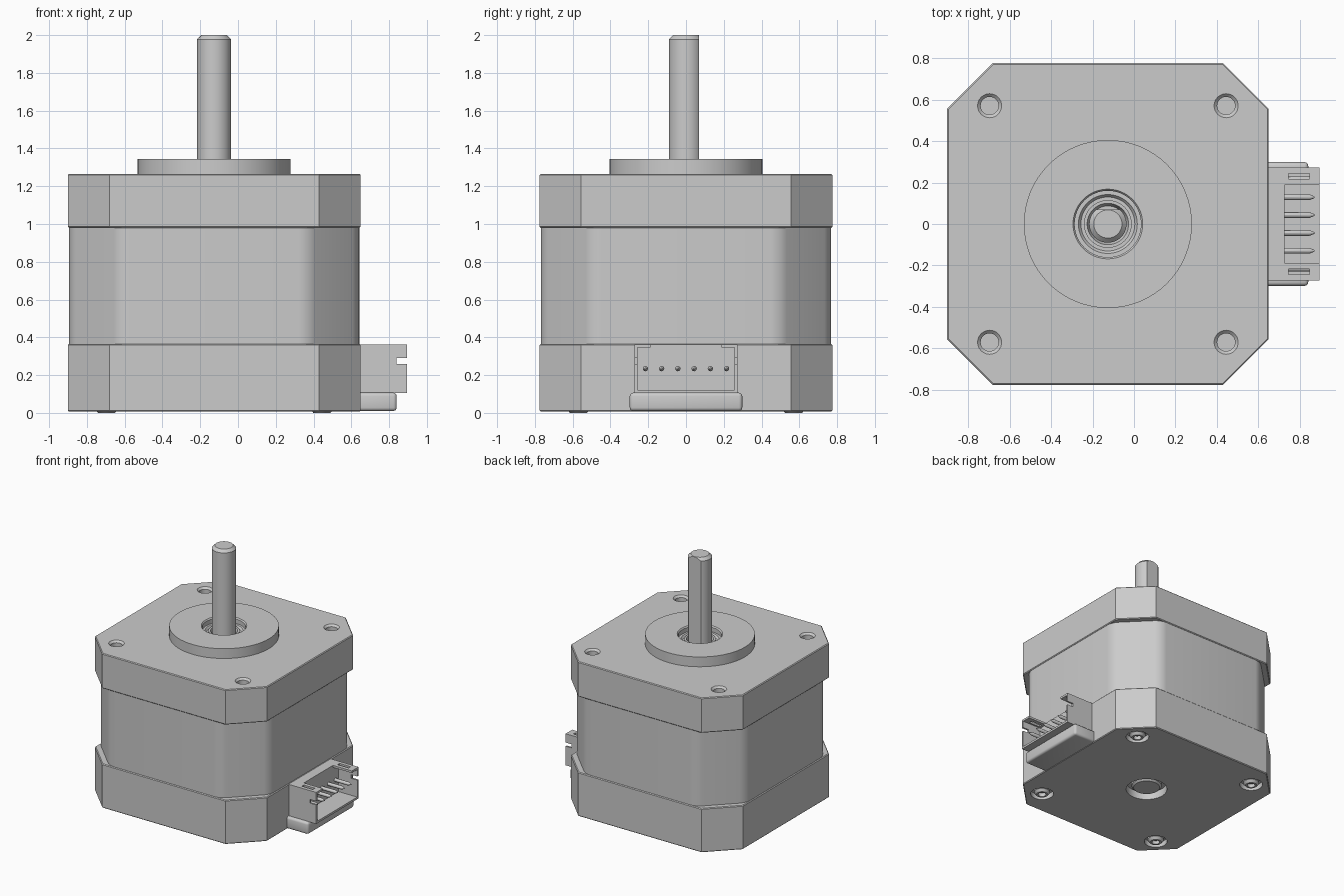
import bpy, bmesh, math
from mathutils import Vector

if "Cube" in bpy.data.objects:
    bpy.data.objects.remove(bpy.data.objects["Cube"])

CX, HOLE = -0.126, 0.57          # motor axis and screw offset

grey = bpy.data.materials.new("satin grey")
grey.use_nodes = True
grey.diffuse_color = (0.6, 0.6, 0.6, 1)
grey.node_tree.nodes["Principled BSDF"].inputs["Base Color"].default_value = (0.6, 0.6, 0.6, 1)


def finish(name, bm, smooth=True):
    bmesh.ops.recalc_face_normals(bm, faces=bm.faces)
    mesh = bpy.data.meshes.new(name)
    bm.to_mesh(mesh)
    bm.free()
    mesh.materials.append(grey)
    ob = bpy.data.objects.new(name, mesh)
    bpy.context.collection.objects.link(ob)
    if smooth:
        activate(ob)
        bpy.ops.object.shade_smooth_by_angle(angle=math.radians(30))
    return ob


def activate(ob):
    bpy.ops.object.select_all(action='DESELECT')
    ob.select_set(True)
    bpy.context.view_layer.objects.active = ob


def prism(name, half, corner, z0, z1, edge=0.0, fillet=0.0):
    """Square block with cut corners; optional rim bevel and rounded uprights."""
    bm = bmesh.new()
    a, b = half, half - corner
    ring = [(b, -a), (a, -b), (a, b), (b, a), (-b, a), (-a, b), (-a, -b), (-b, -a)]
    face = bm.faces.new([bm.verts.new((CX + x, y, z0)) for x, y in ring])
    top = bmesh.ops.extrude_face_region(bm, geom=[face])["geom"]
    bmesh.ops.translate(bm, vec=(0, 0, z1 - z0),
                        verts=[g for g in top if isinstance(g, bmesh.types.BMVert)])
    upright = [e for e in bm.edges if abs(e.verts[0].co.z - e.verts[1].co.z) > 0.01]
    rim = [e for e in bm.edges if e not in upright]
    if fillet:
        bmesh.ops.bevel(bm, geom=upright, offset=fillet, segments=5, profile=0.5, affect='EDGES')
    if edge:
        bmesh.ops.bevel(bm, geom=rim, offset=edge, segments=1, affect='EDGES')
    return finish(name, bm, bool(fillet))


def lathe(name, profile, x=CX, y=0.0, steps=48):
    """Spin a closed (radius, z) outline around a vertical axis."""
    bm = bmesh.new()
    vs = [bm.verts.new((x + r, y, z)) for r, z in profile]
    es = [bm.edges.new((vs[i], vs[(i + 1) % len(vs)])) for i in range(len(vs))]
    bmesh.ops.spin(bm, geom=vs + es, cent=(x, y, 0), axis=(0, 0, 1),
                   angle=math.tau, steps=steps)
    bmesh.ops.remove_doubles(bm, verts=bm.verts, dist=1e-4)
    return finish(name, bm)


def drum(name, r, z0, z1, x=CX, y=0.0, steps=32):
    return lathe(name, [(0, z0), (r, z0), (r, z1), (0, z1)], x, y, steps)


def box(name, x, y, z, bevel=0.0):
    bm = bmesh.new()
    bmesh.ops.create_cube(bm, size=1)
    for v in bm.verts:
        v.co = Vector([lo + (c + 0.5) * (hi - lo) for c, (lo, hi) in zip(v.co, (x, y, z))])
    if bevel:
        bmesh.ops.bevel(bm, geom=bm.edges[:], offset=bevel, segments=3, profile=0.5, affect='EDGES')
    return finish(name, bm, bevel > 0)


def cut(target, cutters):
    for c in cutters:
        c.hide_render = True
        mod = target.modifiers.new("cut", 'BOOLEAN')
        mod.operation, mod.solver, mod.object = 'DIFFERENCE', 'EXACT', c
        activate(target)
        bpy.ops.object.modifier_apply(modifier=mod.name)
        bpy.data.objects.remove(c)


corners = [(CX + sx * HOLE, sy * HOLE) for sx in (-1, 1) for sy in (-1, 1)]

# Main housing: two end caps around a narrower core
bottom_cap = prism("bottom_cap", 0.775, 0.22, 0.007, 0.365, edge=0.006)
prism("stator_core", 0.768, 0.27, 0.36, 0.985, fillet=0.05)
top_cap = prism("top_cap", 0.775, 0.22, 0.98, 1.265, edge=0.006)

# Threaded mounting holes on top, with a countersunk lip
cut(top_cap, [lathe("hole_cutter", [(0, 1.15), (0.043, 1.15), (0.043, 1.25), (0.06, 1.267),
                                    (0.06, 1.3), (0, 1.3)], x, y, 32) for x, y in corners])

# Counterbores and rear bearing opening below
cut(bottom_cap, [drum("bore_cutter", 0.088, -0.05, 0.05, x, y) for x, y in corners]
    + [drum("bearing_cutter", 0.157, -0.05, 0.07, steps=48)])
for i, (x, y) in enumerate(corners):
    lathe(f"case_screw_{i + 1}", [(0, 0.03), (0.03, 0.03), (0.03, 0.0), (0.045, 0.0),
                                  (0.062, 0.02), (0.062, 0.06), (0, 0.06)], x, y, 24)
lathe("rear_shaft_end", [(0, 0.022), (0.1, 0.022), (0.115, 0.035), (0.115, 0.08), (0, 0.08)])

# Raised pilot ring and the front bearing recessed in it
lathe("pilot_ring", [(0.405, 1.26), (0.405, 1.345), (0.168, 1.345), (0.16, 1.335),
                     (0.16, 1.26)], steps=64)
lathe("bearing", [(0.162, 1.25), (0.162, 1.3), (0.142, 1.3), (0.13, 1.285), (0.115, 1.285),
                  (0.115, 1.305), (0.1, 1.305), (0.08, 1.25)])

# Output shaft with chamfered tip and a flat on the back
shaft = lathe("shaft", [(0, 1.2), (0.09, 1.2), (0.09, 1.978), (0.068, 2), (0, 2)])
cut(shaft, [box("flat_cutter", (CX - 0.2, CX + 0.2), (0.07, 0.3), (1.27, 2.1))])
activate(shaft)
bpy.ops.object.shade_smooth_by_angle(angle=math.radians(20))

# Connector: support pad and an open-fronted socket
box("connector_pad", (0.6, 0.84), (-0.298, 0.298), (0.01, 0.107), bevel=0.018)
socket = box("connector_socket", (0.6, 0.895), (-0.272, 0.272), (0.105, 0.362))
cutters = [
    box("cavity_cutter", (0.725, 1), (-0.257, 0.257), (0.122, 0.345)),
    box("window_cutter", (0.725, 1), (-0.187, 0.187), (0.3, 0.4)),
    box("side_notch_cutter", (0.84, 1), (-0.4, 0.4), (0.26, 0.29)),
]
for s in (-1, 1):
    lo, hi = sorted((s * 0.217, s * 0.243))
    cutters.append(box("latch_cutter", (0.745, 0.845), (lo, hi), (0.3, 0.4)))
cut(socket, cutters)

# Six contact pins with tapered tips
for i in range(6):
    pin = lathe(f"pin_{i + 1}", [(0, 0), (0.014, 0), (0.014, 0.14), (0.004, 0.165), (0, 0.165)],
                0, 0, 12)
    pin.rotation_euler.y = math.pi / 2
    pin.location = (0.705, (i - 2.5) * 0.086, 0.234)
